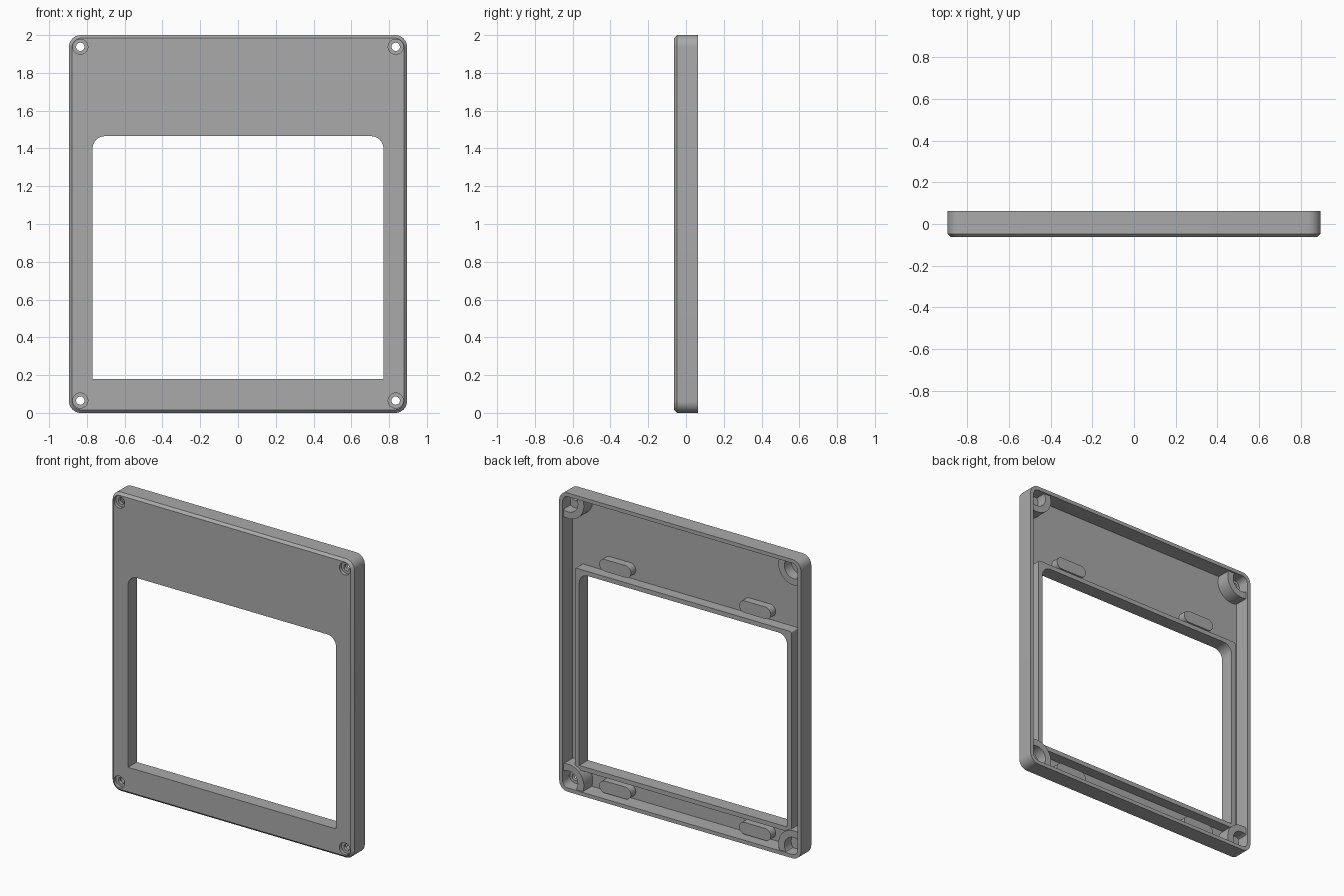
import bpy, bmesh, math
from mathutils import Vector

default = bpy.data.objects.get("Cube")
if default:
    bpy.data.objects.remove(default, do_unlink=True)

grey = bpy.data.materials.new("mid grey")
grey.use_nodes = True
COLOR = (0.4, 0.4, 0.4, 1)
grey.diffuse_color = COLOR
grey.node_tree.nodes["Principled BSDF"].inputs["Base Color"].default_value = COLOR

HALF_W, FRONT, BACK = 0.895, -0.063, 0.063
WALL, FLOOR = 0.025, -0.042          # rim thickness, inner face of the panel
SCREW_X, SCREW_Z = 0.835, (0.065, 1.938)


def outline(x0, x1, z0, z1, top_r, bottom_r, steps=8):
    """Rounded rectangle in the xz plane with separate top and bottom radii."""
    pts = []
    corners = ((x1, z1, -1, -1, top_r), (x0, z1, 1, -1, top_r),
               (x0, z0, 1, 1, bottom_r), (x1, z0, -1, 1, bottom_r))
    for i, (x, z, sx, sz, r) in enumerate(corners):
        if r == 0:
            pts.append((x, z))
            continue
        for k in range(steps + 1):
            a = math.pi / 2 * (i + k / steps)
            pts.append((x + sx * r + r * math.cos(a), z + sz * r + r * math.sin(a)))
    return pts


def panel(inset, r):
    return outline(-HALF_W + inset, HALF_W - inset, inset, 2 - inset, r, r)


def loft(name, sections, closed=False):
    """Join (outline, y) sections; cap both ends, or close into a ring."""
    bm = bmesh.new()
    rings = [[bm.verts.new((x, y, z)) for x, z in pts] for pts, y in sections]
    pairs = list(zip(rings, rings[1:]))
    if closed:
        pairs.append((rings[-1], rings[0]))
    else:
        bm.faces.new(rings[0])
        bm.faces.new(rings[-1])
    for a, b in pairs:
        n = len(a)
        for i in range(n):
            j = (i + 1) % n
            bm.faces.new((a[i], a[j], b[j], b[i]))
    bmesh.ops.recalc_face_normals(bm, faces=bm.faces)
    mesh = bpy.data.meshes.new(name)
    bm.to_mesh(mesh)
    bm.free()
    mesh.materials.append(grey)
    ob = bpy.data.objects.new(name, mesh)
    bpy.context.collection.objects.link(ob)
    return ob


def circle(cx, cz, r, n=40):
    return [(cx + r * math.cos(2 * math.pi * i / n),
             cz + r * math.sin(2 * math.pi * i / n)) for i in range(n)]


def boolean(ob, cutter, operation):
    mod = ob.modifiers.new("cut", 'BOOLEAN')
    mod.operation, mod.object, mod.solver = operation, cutter, 'EXACT'
    bpy.context.view_layer.objects.active = ob
    bpy.ops.object.modifier_apply(modifier=mod.name)
    bpy.data.objects.remove(cutter, do_unlink=True)


# Hollow shell: chamfered front edge, outer wall, rim, cavity
shell = loft("bezel_shell", [
    (panel(0.016, 0.05), FRONT), (panel(0, 0.062), FRONT + 0.016),
    (panel(0, 0.062), BACK), (panel(WALL, 0.04), BACK), (panel(WALL, 0.04), FLOOR)])

# Window opening
window = outline(-0.77, 0.77, 0.18, 1.465, 0.065, 0)
boolean(shell, loft("window_cutter", [(window, -0.2), (window, 0.2)]), 'DIFFERENCE')

# Raised lip around the window
inner = outline(-0.77, 0.77, 0.18, 1.465, 0.065, 0.0001)
outer = outline(-0.802, 0.802, 0.15, 1.495, 0.012, 0.0001)
lip = loft("window_lip", [(inner, FLOOR - 0.001), (inner, 0.03),
                          (outer, 0.03), (outer, FLOOR - 0.001)], closed=True)

# Screw bosses: counterbore at the front, open pocket at the back
parts = [shell, lip]
for side, sx in (("left", 1), ("right", -1)):
    for level, cz in zip(("lower", "upper"), SCREW_Z):
        cx = sx * SCREW_X
        bore = circle(cx, cz, 0.04)
        boolean(shell, loft("bore_cutter", [(bore, -0.2), (bore, 0)]), 'DIFFERENCE')
        profile = ((0.022, FLOOR), (0.022, -0.02), (0.07, -0.02), (0.07, 0.052),
                   (0.115, 0.052), (0.115, FLOOR - 0.002), (0.04, FLOOR - 0.002),
                   (0.04, FLOOR))
        boss = loft(f"{level}_{side}_screw_boss",
                    [(circle(cx, cz, r), y) for r, y in profile], closed=True)
        clip = panel(WALL / 2, 0.05)
        boolean(boss, loft("clip_cutter", [(clip, -0.2), (clip, 0.2)]), 'INTERSECT')
        parts.append(boss)

    # Oblong pads above and below the window
    for level, cz in (("lower", 0.075), ("upper", 1.558)):
        cx = sx * 0.518
        pad = outline(cx - 0.117, cx + 0.117, cz - 0.04, cz + 0.04, 0.0399, 0.0399)
        parts.append(loft(f"{level}_{side}_pad", [(pad, FLOOR - 0.002), (pad, 0.01)]))

# Smooth rounded corners, keep hard edges
bpy.ops.object.select_all(action='DESELECT')
for ob in parts:
    ob.select_set(True)
bpy.context.view_layer.objects.active = shell
bpy.ops.object.shade_smooth_by_angle(angle=math.radians(30))
